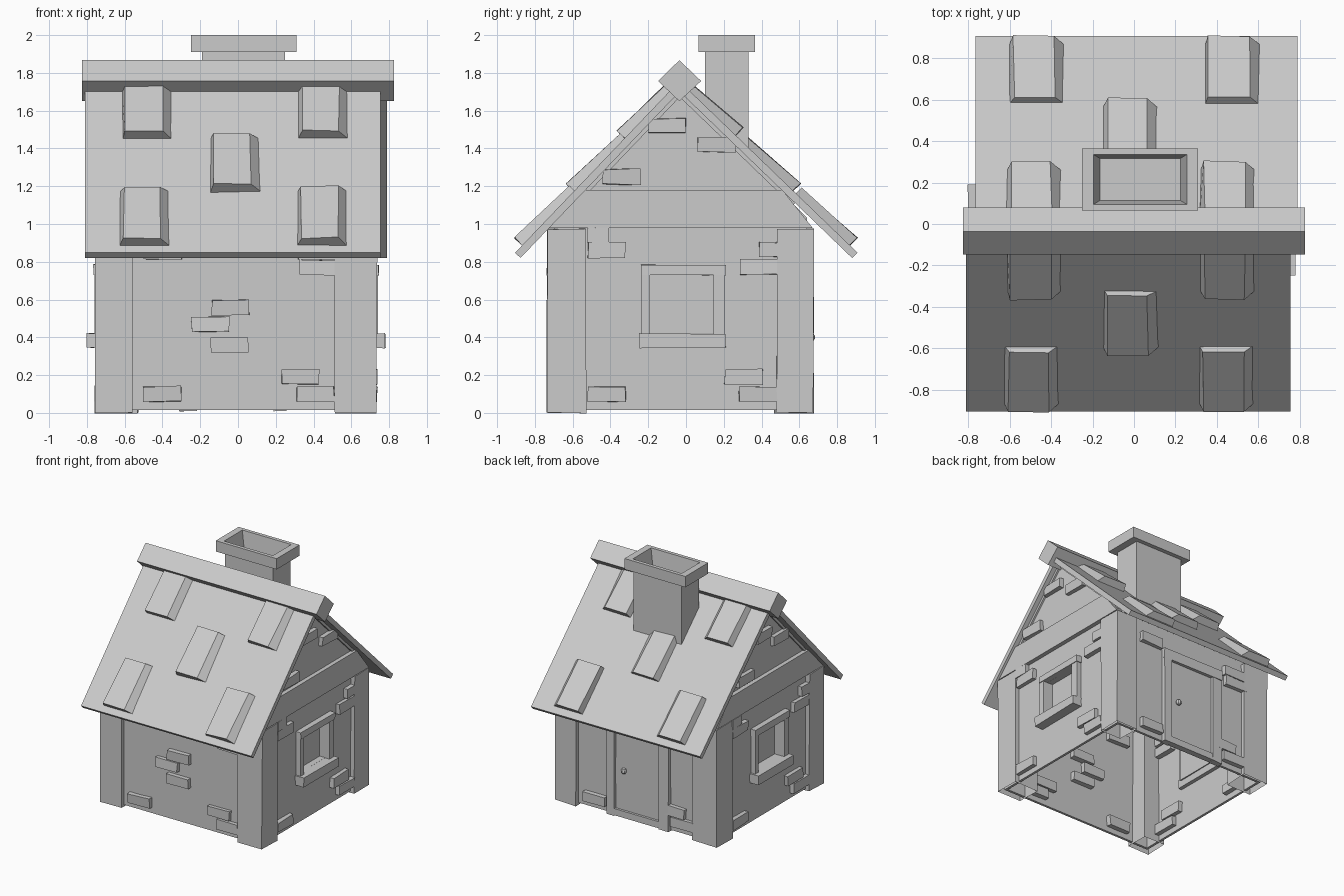
import bpy, bmesh, math, random
from mathutils import Matrix, Vector

if "Cube" in bpy.data.objects:
    bpy.data.objects.remove(bpy.data.objects["Cube"])

random.seed(4)
grey = bpy.data.materials.new("plain_grey")
grey.diffuse_color = (0.6, 0.6, 0.6, 1)
grey.use_nodes = True
grey.node_tree.nodes["Principled BSDF"].inputs["Base Color"].default_value = grey.diffuse_color

# The cottage repeats under a half turn about this centre
C = Vector((-0.01, -0.03, 0))
TURN = Matrix.Translation(C) @ Matrix.Rotation(math.pi, 4, 'Z') @ Matrix.Translation(-C)
SAME = Matrix.Identity(4)


def finish(name, bm, m=SAME, wobble=0.0):
    for v in bm.verts:
        v.co += Vector([random.uniform(-wobble, wobble) for _ in range(3)])
        v.co = m @ v.co
    bmesh.ops.recalc_face_normals(bm, faces=bm.faces)
    me = bpy.data.meshes.new(name)
    bm.to_mesh(me)
    bm.free()
    me.materials.append(grey)
    ob = bpy.data.objects.new(name, me)
    bpy.context.collection.objects.link(ob)
    return ob


def loft(name, rings, m=SAME, wobble=0.0, bottom=True):
    """Skin a stack of equal-length point rings and cap the ends."""
    bm = bmesh.new()
    vs = [[bm.verts.new(p) for p in r] for r in rings]
    n = len(vs[0])
    for a, b in zip(vs, vs[1:]):
        for i in range(n):
            j = (i + 1) % n
            bm.faces.new((a[i], a[j], b[j], b[i]))
    if bottom:
        bm.faces.new(vs[0])
    bm.faces.new(vs[-1])
    return finish(name, bm, m, wobble)


def box(name, x, y, z, m=SAME, wobble=0.0, bottom=True):
    ring = lambda h: [(x[0], y[0], h), (x[1], y[0], h), (x[1], y[1], h), (x[0], y[1], h)]
    return loft(name, [ring(z[0]), ring(z[1])], m, wobble, bottom)


def prism(name, yz, x0, x1, m=SAME):
    return loft(name, [[(x, y, z) for y, z in yz] for x in (x0, x1)], m)


# Walls, gables, posts and windows: one half, then the half turn
for m, tag in ((SAME, "a"), (TURN, "b")):
    box("long_wall_" + tag, (-0.72, 0.70), (-0.70, -0.68), (0.015, 1.0), m)
    wall = prism("gable_wall_" + tag, [(-0.70, 0.015), (0.64, 0.015), (0.64, 1.035),
                                       (-0.03, 1.70), (-0.70, 1.02)], 0.68, 0.70, m)
    # window opening
    cut = box("window_cutter", (0.5, 0.9), (-0.19, 0.145), (0.42, 0.73), m)
    mod = wall.modifiers.new("opening", 'BOOLEAN')
    mod.operation = 'DIFFERENCE'
    mod.object = cut
    bpy.context.view_layer.objects.active = wall
    bpy.ops.object.modifier_apply(modifier="opening")
    bpy.data.objects.remove(cut)
    # window pane, frame and sill
    box("window_pane_" + tag, (0.64, 0.65), (-0.22, 0.18), (0.40, 0.76), m)
    box("window_jamb", (0.65, 0.74), (-0.235, -0.19), (0.415, 0.735), m)
    box("window_jamb", (0.65, 0.74), (0.145, 0.205), (0.415, 0.735), m)
    box("window_head", (0.65, 0.745), (-0.24, 0.21), (0.73, 0.785), m, 0.003)
    box("window_sill", (0.65, 0.78), (-0.25, 0.21), (0.345, 0.42), m, 0.003)
    # gable beam
    prism("gable_beam_" + tag, [(-0.73, 0.98), (0.67, 0.98), (0.51, 1.18), (-0.56, 1.18)],
          0.67, 0.735, m)
    # corner posts, open underneath
    box("corner_post", (0.51, 0.735), (-0.735, -0.53), (0.0, 0.975), m, 0.004, False)
    box("corner_post", (-0.755, -0.56), (-0.735, -0.54), (0.0, 0.975), m, 0.004, False)
    # loose bricks on the gable wall
    for y, z, w in ((-0.42, 0.86, 0.2), (-0.465, 0.94, 0.11), (-0.42, 0.10, 0.2),
                    (0.385, 0.77, 0.19), (0.435, 0.865, 0.1), (0.305, 0.19, 0.2),
                    (0.38, 0.10, 0.2), (-0.10, 1.52, 0.2),
                    (0.16 if tag == "a" else 0.12, 1.42, 0.2), (-0.34, 1.25, 0.2)):
        box("gable_brick", (0.64, 0.735), (y - w / 2, y + w / 2), (z - 0.04, z + 0.04), m, 0.005)
    # loose bricks on the long wall; the middle ones only where there is no door
    bricks = [(-0.40, 0.10), (0.33, 0.19), (0.41, 0.10), (0.43, 0.77), (0.42, 0.85), (-0.395, 0.85)]
    if tag == "a":
        bricks += [(-0.04, 0.56), (-0.145, 0.47), (-0.045, 0.36)]
    for x, z in bricks:
        box("wall_brick", (x - 0.1, x + 0.1), (-0.735, -0.64), (z - 0.04, z + 0.04), m, 0.005)

# Back door with frame and knob
box("door_panel", (-0.23, 0.20), (0.62, 0.65), (0.06, 0.74))
box("door_jamb", (-0.31, -0.22), (0.62, 0.675), (0.01, 0.74), wobble=0.003)
box("door_jamb", (0.19, 0.26), (0.62, 0.675), (0.01, 0.74), wobble=0.003)
box("door_head", (-0.31, 0.26), (0.62, 0.675), (0.74, 0.82), wobble=0.003)
box("door_step", (-0.25, 0.22), (0.62, 0.67), (0.015, 0.07))
bm = bmesh.new()
bmesh.ops.create_uvsphere(bm, u_segments=8, v_segments=5, radius=0.024,
                          matrix=Matrix.Translation((0.11, 0.66, 0.40)))
finish("door_knob", bm)

# Roof slopes: slab, rafters along the gable ends and five chamfered tiles each
RIDGE = Vector((-0.035, 1.757))
for eave, x0, x1, step, dx0, tag in (
        (Vector((-0.905, 0.848)), -0.81, 0.755, 0.393, 0.0, "front"),
        (Vector((0.908, 0.848)), -0.765, 0.79, 0.42, 0.025, "back")):
    up = (RIDGE - eave).normalized()
    out = Vector((-up.y, up.x)) if up.x > 0 else Vector((up.y, -up.x))
    prism("roof_" + tag, [eave, RIDGE, RIDGE - out * 0.04, eave - out * 0.04], x0, x1)
    foot = eave + up * 0.42
    for a, b in ((0.69, 0.715), (-0.735, -0.71)):
        prism("rafter_" + tag, [foot - out * 0.035, RIDGE - out * 0.035,
                                RIDGE - out * 0.06, foot - out * 0.06], a, b)
    for row, x in ((0, -0.49 + dx0), (0, 0.45 + dx0), (1, -0.015), (2, -0.48), (2, 0.455)):
        rings = []
        for s, h in ((0.055 + step * row, 0.057), (0.45 + step * row, 0.038)):
            w = 0.135
            ring = []
            for dx, d in ((-w, -0.01), (w, -0.01), (w - 0.055, h), (0.02 - w, h)):
                p = eave + up * min(s, 1.23) + out * d
                ring.append((x + dx, p.x, p.y))
            rings.append(ring)
        loft("roof_tile_" + tag, rings, wobble=0.005)

# Ridge beam, slightly lower to the right
prism("ridge_beam", [(-0.148, 1.757), (-0.035, 1.867), (0.08, 1.757), (-0.035, 1.65)], -0.825, 0.825)

# Chimney with flared cap and hollow top
loft("chimney", [[(0.03 + sx * hx, 0.215 + sy * hy, z)
                  for sx, sy in ((-1, -1), (1, -1), (1, 1), (-1, 1))]
                 for hx, hy, z in ((0.22, 0.115, 1.35), (0.22, 0.115, 1.91), (0.28, 0.15, 1.91),
                                   (0.28, 0.15, 2.0), (0.225, 0.12, 2.0), (0.195, 0.102, 1.86))])
